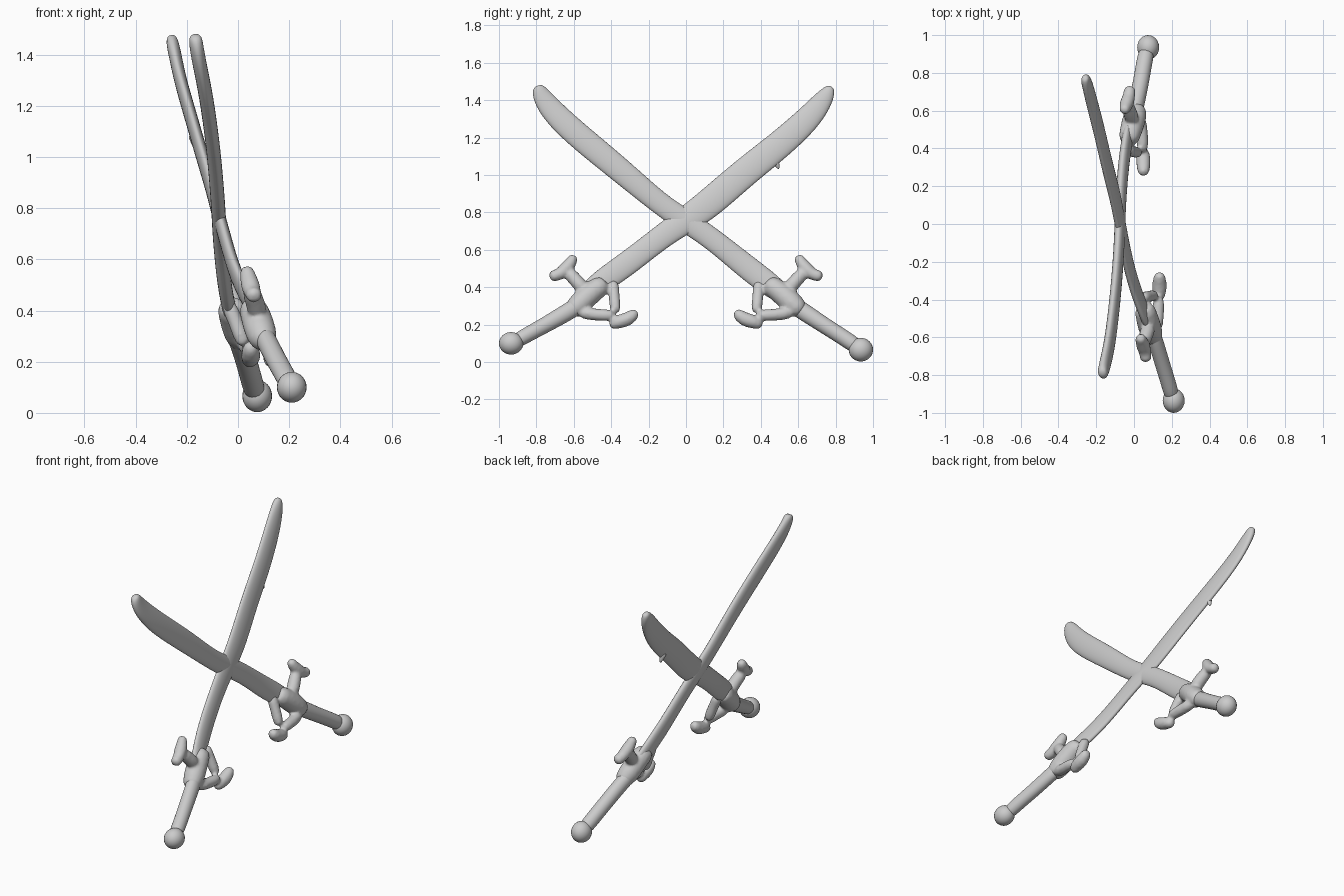
import bpy, bmesh, math
from mathutils import Vector

cube = bpy.data.objects.get("Cube")
if cube:
    bpy.data.objects.remove(cube, do_unlink=True)

steel = bpy.data.materials.new("light_grey_steel")
steel.use_nodes = True
GREY = (0.6, 0.6, 0.6, 1)
steel.diffuse_color = GREY
steel.node_tree.nodes["Principled BSDF"].inputs["Base Color"].default_value = GREY

SIDES = 8
LEAN = -0.13   # sideways tilt of the blade and guard


def tube(bm, points, thick=None):
    """Loft oval rings along (x, y, z, width) points."""
    rings = []
    centres = [Vector(p[:3]) for p in points]
    for i, p in enumerate(points):
        t = (centres[min(i + 1, len(points) - 1)] - centres[max(i - 1, 0)]).normalized()
        w = Vector((0, -t.z, t.y)).normalized()
        if w.z < 0:
            w = -w
        if thick:
            w.x = LEAN
        n = t.cross(w).normalized()
        half_w = p[3] * 0.55
        half_n = min(thick * 0.55, half_w) if thick else half_w
        ring = []
        for k in range(SIDES):
            a = math.tau * k / SIDES
            ring.append(bm.verts.new(centres[i] + w * half_w * math.cos(a) + n * half_n * math.sin(a)))
        rings.append(ring)
    for a, b in zip(rings, rings[1:]):
        for k in range(SIDES):
            m = (k + 1) % SIDES
            bm.faces.new((a[k], a[m], b[m], b[k]))
    bm.faces.new(rings[0][::-1])
    bm.faces.new(rings[-1])


def finish(bm, name, levels=2, fuse=False):
    bmesh.ops.recalc_face_normals(bm, faces=bm.faces)
    mesh = bpy.data.meshes.new(name)
    for f in bm.faces:
        f.smooth = True
    bm.to_mesh(mesh)
    bm.free()
    mesh.materials.append(steel)
    obj = bpy.data.objects.new(name, mesh)
    bpy.context.collection.objects.link(obj)
    if levels:
        obj.modifiers.new("round", "SUBSURF").levels = levels
        obj.modifiers["round"].render_levels = levels
    if fuse:
        r = obj.modifiers.new("fuse", "REMESH")
        r.mode, r.voxel_size, r.use_smooth_shade = "VOXEL", 0.009, True
        obj.modifiers.new("soften", "SMOOTH").iterations = 5
    return obj


def pommel(name, centre, size):
    bm = bmesh.new()
    bmesh.ops.create_uvsphere(bm, u_segments=24, v_segments=16, radius=1)
    for v in bm.verts:
        v.co = Vector(centre) + Vector([c * s for c, s in zip(v.co, size)])
    finish(bm, name, 0)


def guard(name, side, shift):
    """Cross guard fused from struts; side flips it front to back."""
    struts = [
        # body around the blade root
        [(.05, -.42, .43, .11), (.07, -.5, .38, .12), (.09, -.57, .31, .13), (.11, -.63, .26, .09)],
        # upper arm and its flared fork
        [(.08, -.54, .38, .09), (.065, -.59, .44, .07), (.045, -.64, .49, .08)],
        [(.03, -.595, .575, .05), (.04, -.615, .53, .065), (.05, -.65, .49, .08),
         (.06, -.68, .465, .06), (.065, -.735, .455, .07)],
        # two struts framing the opening
        [(.04, -.39, .44, .07), (.075, -.385, .36, .055), (.115, -.375, .25, .07)],
        [(.11, -.58, .27, .08), (.13, -.48, .25, .06), (.13, -.37, .25, .07)],
        # lower crescent
        [(.125, -.41, .19, .045), (.135, -.37, .215, .075), (.135, -.31, .225, .08), (.135, -.255, .275, .055)],
    ]
    bm = bmesh.new()
    for s in struts:
        tube(bm, [(x + shift, y * side, z, w) for x, y, z, w in s])
    finish(bm, name, 1, True)


def lofted(name, points, thick):
    bm = bmesh.new()
    tube(bm, points, thick)
    return finish(bm, name)


# Sword with its hilt at the front
lofted("front_hilt_blade", [
    (.09, -.56, .345, .09), (.05, -.46, .425, .13), (-.01, -.3, .535, .13), (-.05, -.12, .68, .125),
    (-.08, .04, .785, .15), (-.1, .15, .87, .16), (-.145, .32, 1.02, .155), (-.185, .5, 1.16, .15),
    (-.225, .65, 1.295, .14), (-.245, .73, 1.395, .11), (-.257, .765, 1.45, .07),
    (-.26, .775, 1.475, .03)], .05)
lofted("front_hilt_grip", [
    (.09, -.55, .32, .09), (.115, -.62, .275, .095), (.15, -.74, .205, .085),
    (.185, -.85, .145, .08), (.205, -.93, .1, .08)], .08)
pommel("front_hilt_pommel", (.21, -.935, .1), (.058, .065, .06))
guard("front_hilt_guard", 1, 0)

# Sword with its hilt at the back
lofted("back_hilt_blade", [
    (-.015, .55, .335, .09), (-.035, .46, .405, .13), (-.055, .32, .51, .13), (-.07, .135, .665, .115),
    (-.075, -.02, .765, .125), (-.08, -.14, .845, .115), (-.095, -.355, 1.03, .135),
    (-.125, -.62, 1.245, .14), (-.15, -.73, 1.36, .125), (-.163, -.78, 1.435, .095),
    (-.168, -.795, 1.48, .05)], .055)
lofted("back_hilt_grip", [
    (-.01, .55, .32, .09), (.01, .62, .275, .095), (.035, .74, .195, .085),
    (.055, .86, .12, .085), (.07, .93, .07, .085)], .085)
pommel("back_hilt_pommel", (.075, .935, .066), (.058, .065, .063))
guard("back_hilt_guard", -1, -.085)

# Small spur on the edge of the first blade
bm = bmesh.new()
tube(bm, [(-.175, .47, 1.09, .05), (-.17, .485, 1.06, .03), (-.168, .497, 1.03, .01)])
finish(bm, "blade_spur", 1)
